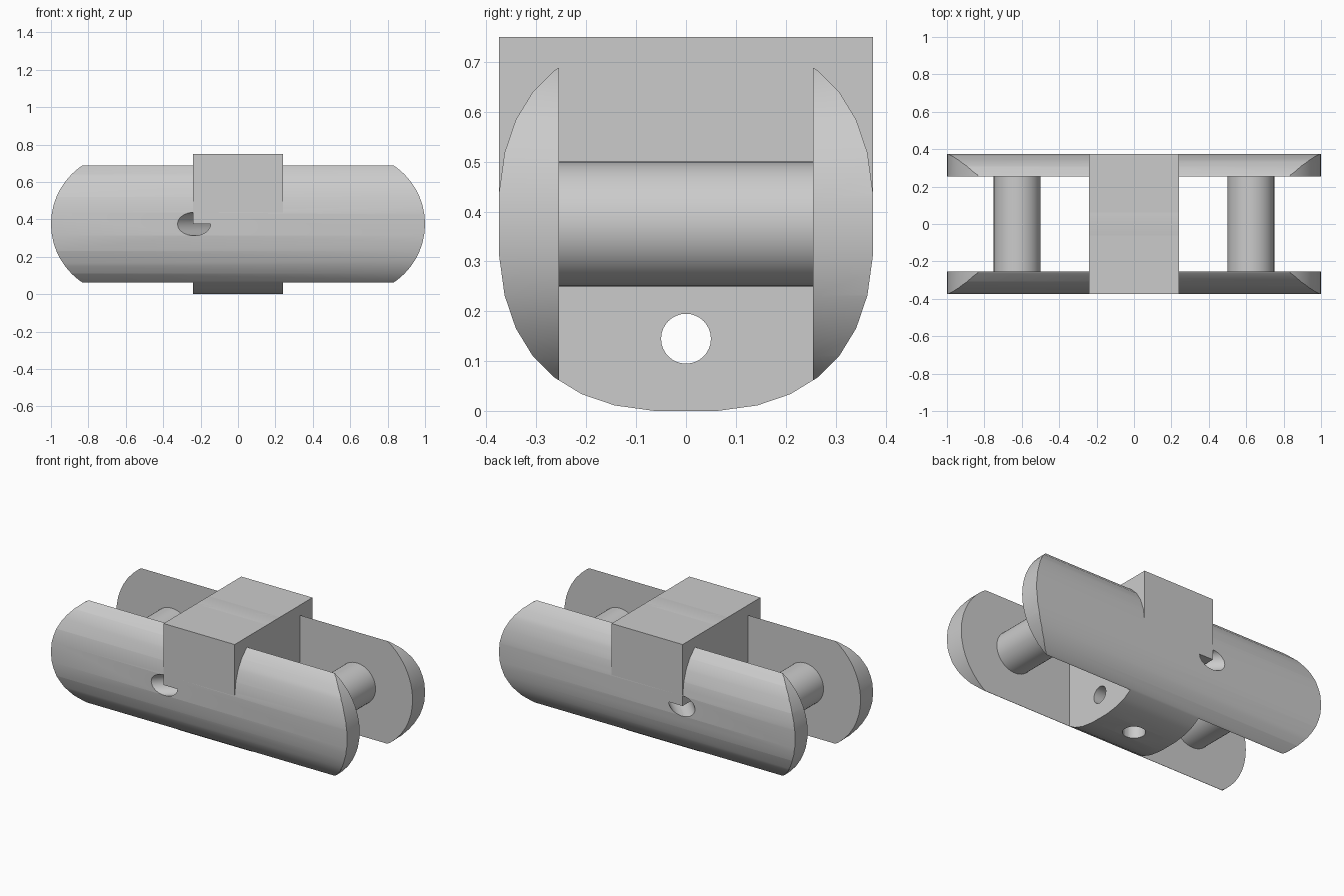
import bpy, bmesh, math
from mathutils import Matrix, Vector

cube = bpy.data.objects.get("Cube")
if cube:
    bpy.data.objects.remove(cube, do_unlink=True)

R = 0.375       # half height of the body, also the axis height
SLOT = 0.255    # half gap between the side plates
HALF = 0.24     # half width of the centre block

grey = bpy.data.materials.new("plain grey")
grey.use_nodes = True
COLOUR = (0.6, 0.6, 0.6, 1)
grey.diffuse_color = COLOUR
grey.node_tree.nodes["Principled BSDF"].inputs["Base Color"].default_value = COLOUR


def finish(name, bm):
    bmesh.ops.recalc_face_normals(bm, faces=bm.faces)
    mesh = bpy.data.meshes.new(name)
    bm.to_mesh(mesh)
    bm.free()
    mesh.materials.append(grey)
    ob = bpy.data.objects.new(name, mesh)
    bpy.context.collection.objects.link(ob)
    return ob


def prism(name, points, offset):
    """Extrude a closed outline by the offset vector."""
    bm = bmesh.new()
    face = bm.faces.new([bm.verts.new(p) for p in points])
    new = bmesh.ops.extrude_face_region(bm, geom=[face])["geom"]
    bmesh.ops.translate(bm, vec=offset, verts=[v for v in new if isinstance(v, bmesh.types.BMVert)])
    return finish(name, bm)


def box(name, lo, hi):
    lo, hi = Vector(lo), Vector(hi)
    bm = bmesh.new()
    bmesh.ops.create_cube(bm, size=1, matrix=Matrix.Translation((lo + hi) / 2) @ Matrix.Diagonal((hi - lo).to_4d()))
    return finish(name, bm)


def rod(name, a, b, radius, sides=32):
    a, b = Vector(a), Vector(b)
    turn = (b - a).to_track_quat("Z", "Y").to_matrix().to_4x4()
    bm = bmesh.new()
    bmesh.ops.create_cone(bm, cap_ends=True, segments=sides, radius1=radius, radius2=radius,
                          depth=(b - a).length, matrix=Matrix.Translation((a + b) / 2) @ turn)
    return finish(name, bm)


def cut(target, tool, operation="DIFFERENCE"):
    tool.hide_render = True
    mod = target.modifiers.new("cut", "BOOLEAN")
    mod.operation, mod.object, mod.solver = operation, tool, "EXACT"
    bpy.context.view_layer.objects.active = target
    bpy.ops.object.modifier_apply(modifier=mod.name)
    bpy.data.objects.remove(tool, do_unlink=True)


def smooth(ob):
    bpy.ops.object.select_all(action="DESELECT")
    ob.select_set(True)
    bpy.context.view_layer.objects.active = ob
    bpy.ops.object.shade_smooth_by_angle(angle=math.radians(30))


# Body: squarish round bar along x
def squircle(t):
    return math.copysign(abs(math.cos(t)) ** (2 / 2.56), math.cos(t))


N = 32
angles = [(i + 0.5) * math.tau / N for i in range(N)]
k = R / squircle(angles[0])
outline = [(-1.1, k * squircle(t), R + k * squircle(t - math.pi / 2)) for t in angles]
body = prism("body", outline, (2.2, 0, 0))

# Round both ends in side profile
ends = []
for side in (1, -1):
    for i in range(25):
        t = math.radians(-90 + i * 7.5)
        ends.append((side * (0.625 + R * math.cos(t)), -0.6, R + side * (R + 0.0005) * math.sin(t)))
cut(body, prism("end_cutter", ends, (0, 1.2, 0)), "INTERSECT")

# Open slots between the side plates
for side in (1, -1):
    x = sorted((side * HALF, side * 1.3))
    cut(body, box("slot_cutter", (x[0], -SLOT, -0.2), (x[1], SLOT, 1)))

# Bores: lengthwise, from below, and a slanted one from each flank
cut(body, rod("length_bore", (-0.5, 0, 0.145), (0.5, 0, 0.145), 0.05))
cut(body, rod("bottom_bore", (0, 0, -0.2), (0, 0, R), 0.0625))
for side in (1, -1):
    cut(body, rod("slanted_bore", (-0.435, side * 0.575, R), (0.10, side * 0.04, R), 0.0625))
smooth(body)

# Square head on the centre block
box("square_head", (-HALF, -R, R), (HALF, R, 2 * R))

# Cross pins joining the plates
for name, x in (("left_pin", 0.625), ("right_pin", -0.625)):
    smooth(rod(name, (x, -SLOT - 0.02, R), (x, SLOT + 0.02, R), 0.125, 48))
